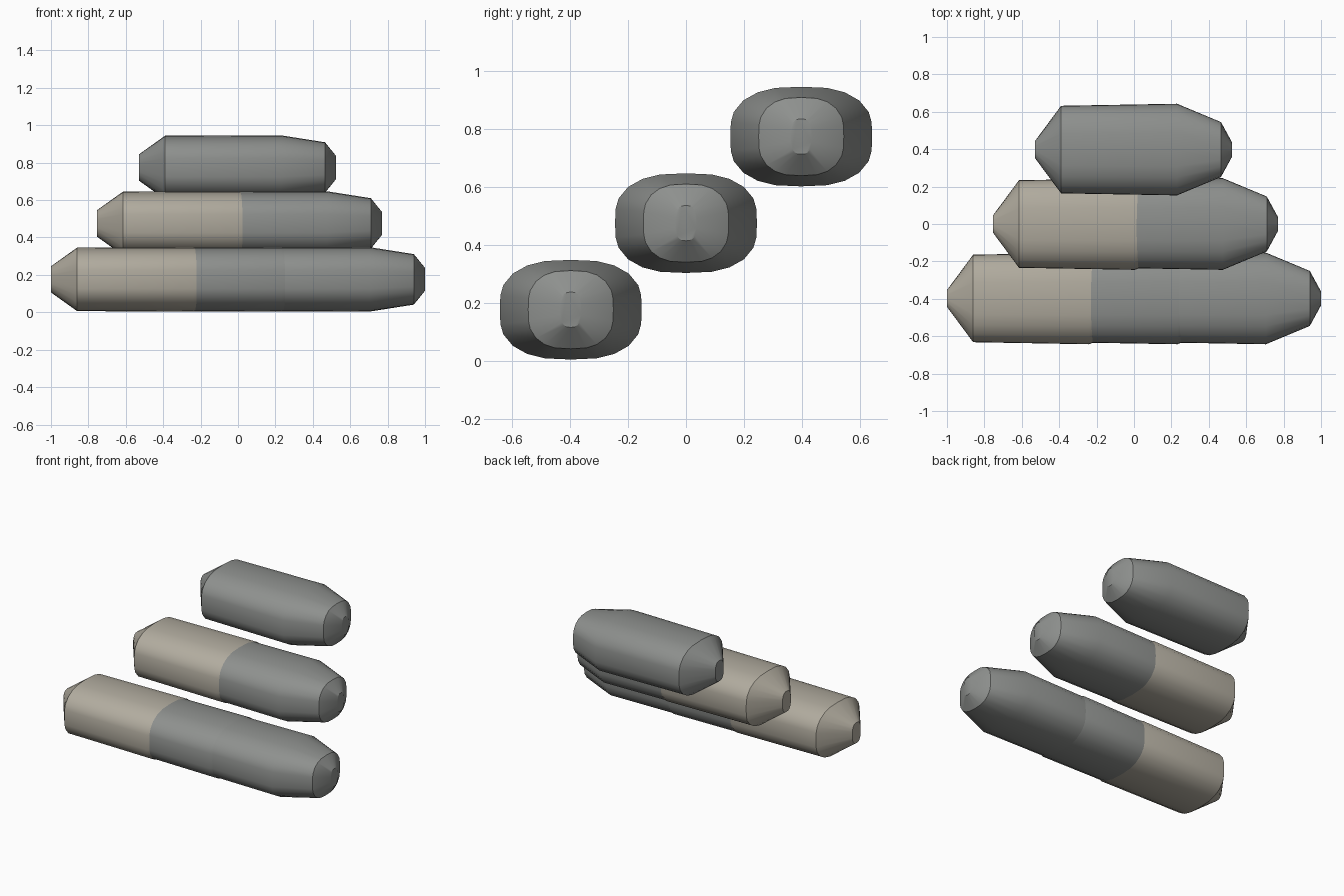
import bpy, bmesh

if "Cube" in bpy.data.objects:
    bpy.data.objects.remove(bpy.data.objects["Cube"])

# Quarter of the rounded cross-section (y, z), mirrored into a full loop
QUARTER = [(0.245, 0.0), (0.243, 0.05), (0.233, 0.085), (0.2, 0.125),
           (0.15, 0.153), (0.09, 0.168), (0.0, 0.172)]
upper = QUARTER + [(-y, z) for y, z in QUARTER[-2::-1]]
LOOP = upper + [(y, -z) for y, z in upper[-2:0:-1]]

# Stations along one pebble: x from its left tip, half width, half height
STATIONS = [(0.0, 0.045, 0.07), (0.14, 0.234, 0.170), (0.76, 0.245, 0.172),
            (0.995, 0.147, 0.135), (1.055, 0.037, 0.061)]


def material(name, rgb):
    mat = bpy.data.materials.new(name)
    mat.diffuse_color = (*rgb, 1)
    mat.use_nodes = True
    mat.node_tree.nodes["Principled BSDF"].inputs["Base Color"].default_value = mat.diffuse_color
    return mat


beige = material("beige", (0.44, 0.41, 0.345))
grey = material("grey", (0.27, 0.28, 0.27))


def pebble(name, x0, y0, z0, mat):
    """Loft one tapered block through the stations and cap both tips."""
    bm = bmesh.new()
    rings = [[bm.verts.new((x0 + x, y0 + y * hy / 0.245, z0 + z * hz / 0.172))
              for y, z in LOOP] for x, hy, hz in STATIONS]
    n = len(LOOP)
    for a, b in zip(rings, rings[1:]):
        for i in range(n):
            j = (i + 1) % n
            bm.faces.new((a[i], a[j], b[j], b[i]))
    bm.faces.new(rings[0])
    bm.faces.new(rings[-1])
    bmesh.ops.recalc_face_normals(bm, faces=bm.faces)
    mesh = bpy.data.meshes.new(name)
    bm.to_mesh(mesh)
    bm.free()
    mesh.materials.append(mat)
    obj = bpy.data.objects.new(name, mesh)
    bpy.context.collection.objects.link(obj)
    bpy.ops.object.select_all(action='DESELECT')
    obj.select_set(True)
    bpy.context.view_layer.objects.active = obj
    bpy.ops.object.shade_smooth_by_angle(angle=0.5236)


# Each row is a chain of overlapping blocks; the first of a chain is beige
ROWS = [("bottom", -0.398, 0.176, [-1.0, -0.528, -0.055]),
        ("middle", 0.0, 0.475, [-0.755, -0.285]),
        ("top", 0.398, 0.774, [-0.53])]
for row, y0, z0, starts in ROWS:
    for k, x0 in enumerate(starts):
        mat = beige if k == 0 and len(starts) > 1 else grey
        pebble(f"{row}_block_{k + 1}", x0, y0, z0, mat)
